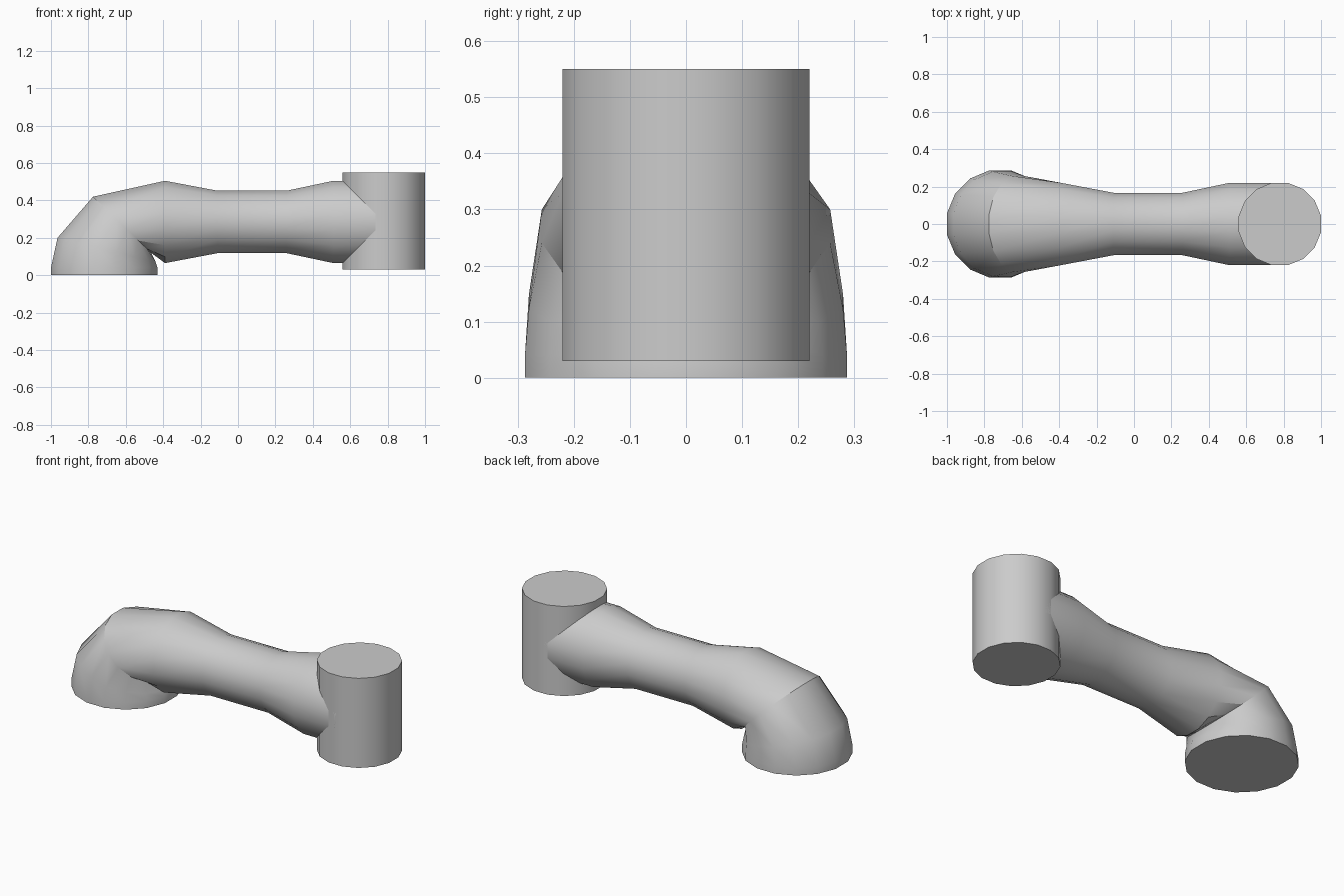
import bpy, bmesh, math

if "Cube" in bpy.data.objects:
    bpy.data.objects.remove(bpy.data.objects["Cube"], do_unlink=True)

SIDES = 16

grey = bpy.data.materials.new("light grey")
grey.use_nodes = True
grey.diffuse_color = (0.6, 0.6, 0.6, 1)
grey.node_tree.nodes["Principled BSDF"].inputs["Base Color"].default_value = (0.6, 0.6, 0.6, 1)


def loft(name, rings):
    """Skin rings given as (outer x, z), (inner x, z), half width in y."""
    bm = bmesh.new()
    loops = []
    for (ox, oz), (ix, iz), width in rings:
        loop = []
        for k in range(SIDES):
            angle = (k + 0.5) * 2 * math.pi / SIDES
            c = math.cos(angle) / math.cos(math.pi / SIDES)
            s = math.sin(angle) / math.cos(math.pi / SIDES)
            loop.append(bm.verts.new(((ox + ix) / 2 + c * (ox - ix) / 2,
                                      s * width,
                                      (oz + iz) / 2 + c * (oz - iz) / 2)))
        loops.append(loop)
    for a, b in zip(loops, loops[1:]):
        for k in range(SIDES):
            j = (k + 1) % SIDES
            bm.faces.new((a[k], a[j], b[j], b[k]))
    bm.faces.new(loops[0])
    bm.faces.new(loops[-1])
    bmesh.ops.recalc_face_normals(bm, faces=bm.faces)
    mesh = bpy.data.meshes.new(name)
    bm.to_mesh(mesh)
    bm.free()
    mesh.materials.append(grey)
    obj = bpy.data.objects.new(name, mesh)
    bpy.context.collection.objects.link(obj)
    bpy.ops.object.select_all(action="DESELECT")
    obj.select_set(True)
    bpy.context.view_layer.objects.active = obj
    bpy.ops.object.shade_smooth_by_angle(angle=math.radians(30))
    return obj


# Upright joint at the end of the arm
loft("end_joint", [((0.56, z), (1.0, z), 0.22) for z in (0.03, 0.55)])

# Base elbow that bends up from the floor into the waisted tube
elbow = [
    ((-1.0, 0.0), (-0.43, 0.0), 0.287),
    ((-1.0, 0.04), (-0.43, 0.04), 0.287),
    ((-0.965, 0.2), (-0.44, 0.07), 0.28),
    ((-0.775, 0.42), (-0.465, 0.12), 0.257),
]
tube = [((x, 0.285 + r), (x, 0.285 - r), r)
        for x, r in ((-0.39, 0.22), (-0.11, 0.167), (0.26, 0.167), (0.51, 0.22), (0.78, 0.22))]
loft("arm_link", elbow + tube)
